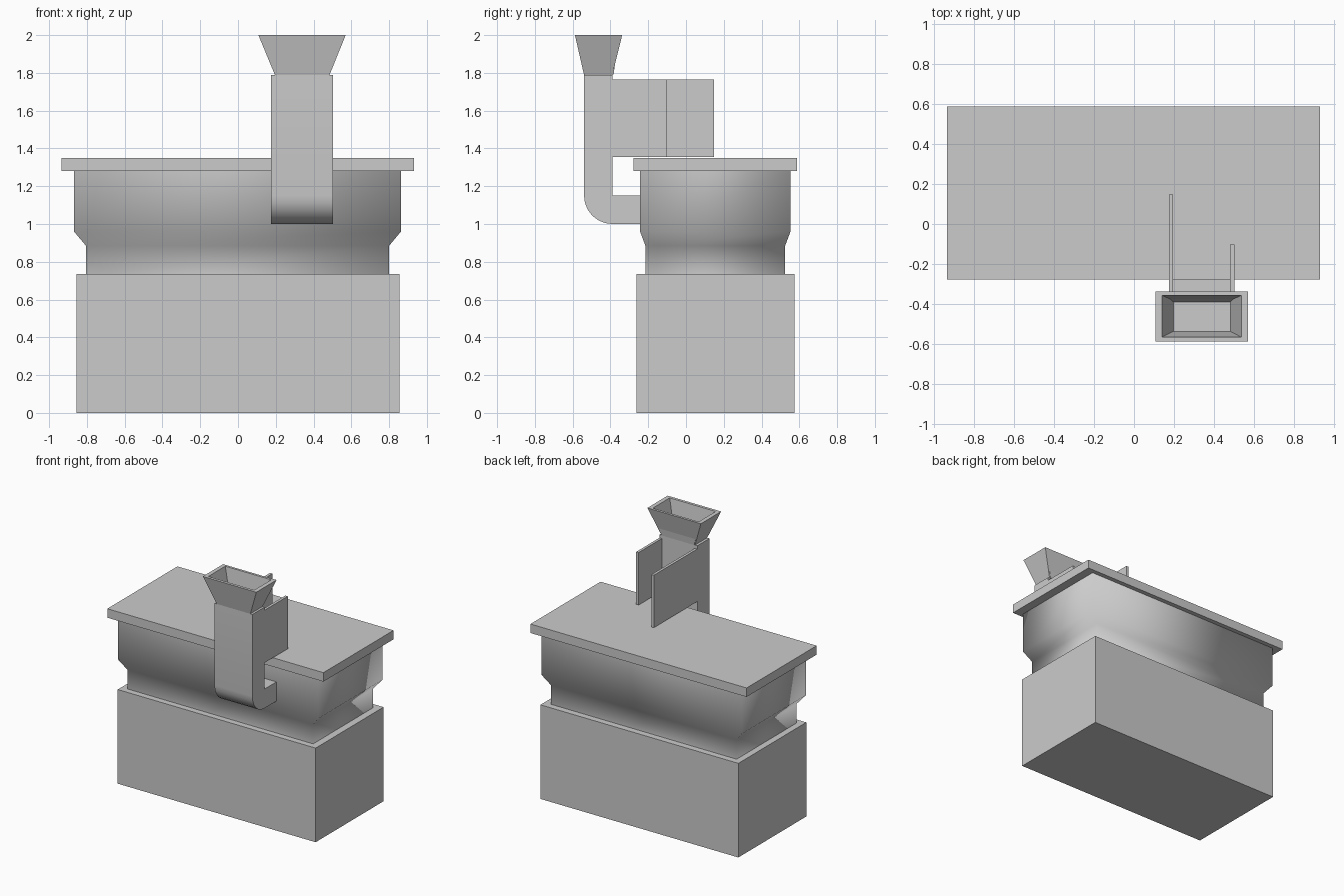
import bpy
import bmesh
from math import sin, cos, pi, radians

old = bpy.data.objects.get("Cube")
if old:
    bpy.data.objects.remove(old, do_unlink=True)

grey = bpy.data.materials.new("plain_grey")
grey.use_nodes = True
colour = (0.6, 0.6, 0.6, 1)
grey.diffuse_color = colour
grey.node_tree.nodes["Principled BSDF"].inputs["Base Color"].default_value = colour


def finish(name, bm, smooth=None):
    bmesh.ops.recalc_face_normals(bm, faces=bm.faces)
    mesh = bpy.data.meshes.new(name)
    bm.to_mesh(mesh)
    bm.free()
    mesh.materials.append(grey)
    obj = bpy.data.objects.new(name, mesh)
    bpy.context.collection.objects.link(obj)
    if smooth is not None:
        bpy.ops.object.select_all(action='DESELECT')
        obj.select_set(True)
        bpy.context.view_layer.objects.active = obj
        if smooth >= 180:
            bpy.ops.object.shade_smooth()
        else:
            bpy.ops.object.shade_smooth_by_angle(angle=radians(smooth))
    return obj


def loft(name, levels, caps=True, smooth=None):
    """Join rectangles given as (x0, x1, y0, y1, z)."""
    bm = bmesh.new()
    rings = [[bm.verts.new((x, y, z)) for x, y in
              ((x0, y0), (x1, y0), (x1, y1), (x0, y1))]
             for x0, x1, y0, y1, z in levels]
    for a, b in zip(rings, rings[1:]):
        for i in range(4):
            j = (i + 1) % 4
            bm.faces.new((a[i], a[j], b[j], b[i]))
    if caps:
        bm.faces.new(rings[0])
        bm.faces.new(rings[-1])
    return finish(name, bm, smooth)


def box(name, x0, x1, y0, y1, z0, z1):
    return loft(name, [(x0, x1, y0, y1, z0), (x0, x1, y0, y1, z1)])


# Cabinet: base, softly shaded waist and top slab
box("base_cabinet", -0.855, 0.855, -0.263, 0.575, 0, 0.735)
neck = (-0.805, 0.80, -0.215, 0.525)
body = (-0.868, 0.863, -0.243, 0.553)
loft("waist", [(*neck, 0.735), (*neck, 0.885), (*body, 0.96), (*body, 1.28)],
     caps=False, smooth=180)
box("top_slab", -0.935, 0.932, -0.277, 0.588, 1.28, 1.35)

# Chute: side profile with a rounded elbow, extruded across x
left, right = 0.175, 0.502
front, back, floor = -0.54, -0.39, 1.0
radius = back - front
profile = [(-0.24, floor + radius), (back, floor + radius), (back, 1.79), (front, 1.79)]
profile += [(back - radius * cos(t), floor + radius - radius * sin(t))
            for t in (i * pi / 12 for i in range(7))]
profile.append((-0.24, floor))
bm = bmesh.new()
face = bm.faces.new([bm.verts.new((left, y, z)) for y, z in profile])
side = bmesh.ops.extrude_face_region(bm, geom=[face])
bmesh.ops.translate(bm, vec=(right - left, 0, 0),
                    verts=[v for v in side["geom"] if isinstance(v, bmesh.types.BMVert)])
finish("chute", bm, smooth=30)

# Two side panels reaching back over the slab
box("long_panel", left, left + 0.021, back, 0.147, 1.355, 1.765)
box("short_panel", right - 0.021, right, back, -0.103, 1.355, 1.765)

# Flared hopper with a flat rim and hollow inside
loft("hopper", [(0.195, 0.485, front, back, 1.79),
                (0.108, 0.57, -0.588, -0.338, 2.0),
                (0.14, 0.537, -0.566, -0.357, 2.0),
                (0.197, 0.482, -0.537, -0.383, 1.792)])
